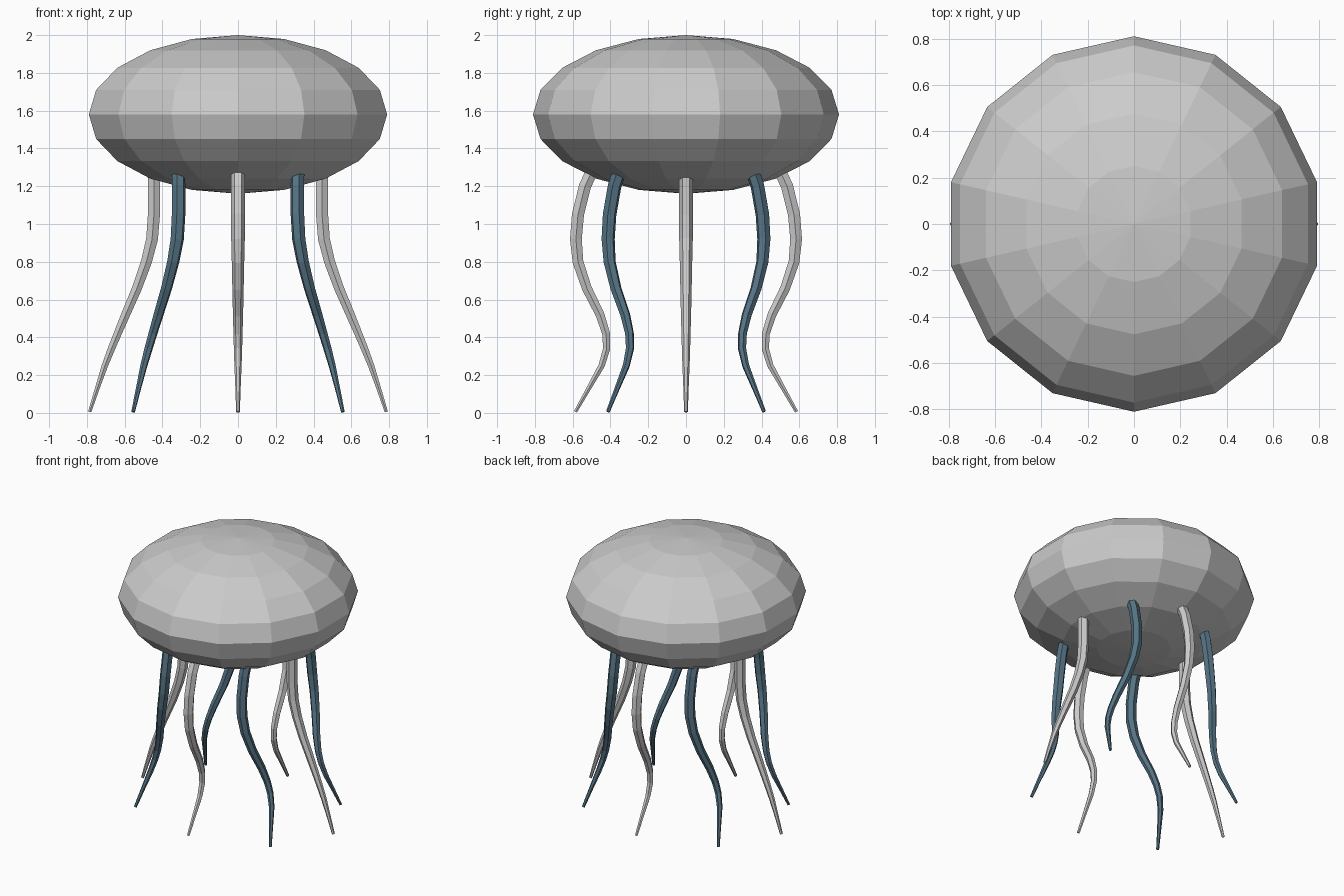
import bpy, bmesh
from math import sin, cos, pi
from mathutils import Vector

if "Cube" in bpy.data.objects:
    bpy.data.objects.remove(bpy.data.objects["Cube"])

dark = bpy.data.materials.new("dark_blue")
dark.diffuse_color = (0.09, 0.17, 0.23, 1)
dark.use_nodes = True
dark.node_tree.nodes["Principled BSDF"].inputs["Base Color"].default_value = dark.diffuse_color


def make_object(name, bm, mat=None):
    bmesh.ops.recalc_face_normals(bm, faces=bm.faces)
    mesh = bpy.data.meshes.new(name)
    bm.to_mesh(mesh)
    bm.free()
    obj = bpy.data.objects.new(name, mesh)
    bpy.context.collection.objects.link(obj)
    if mat:
        mesh.materials.append(mat)
    return obj


def bridge(bm, a, b):
    n = len(a)
    for i in range(n):
        j = (i + 1) % n
        bm.faces.new((a[i], a[j], b[j], b[i]))


# Bell: faceted flattened sphere, 14 segments by 10 rings
def make_bell(segs=14, rings=10, radius=0.81, half_height=0.42, zc=1.58):
    bm = bmesh.new()
    loops = []
    for k in range(1, rings):
        t = pi * k / rings
        loops.append([bm.verts.new((radius * sin(t) * sin(2 * pi * i / segs),
                                    radius * sin(t) * cos(2 * pi * i / segs),
                                    zc + half_height * cos(t))) for i in range(segs)])
    for a, b in zip(loops, loops[1:]):
        bridge(bm, a, b)
    for loop, z in ((loops[0], zc + half_height), (loops[-1], zc - half_height)):
        pole = bm.verts.new((0, 0, z))
        for i in range(segs):
            bm.faces.new((loop[i], loop[(i + 1) % segs], pole))
    make_object("bell", bm)


# Tentacle path: height, spread along x, spread along y, thickness
PATH = [(1.34, 0.447, 0.47, 0.037), (1.20, 0.445, 0.535, 0.037),
        (1.05, 0.445, 0.572, 0.037), (0.92, 0.455, 0.583, 0.036),
        (0.80, 0.485, 0.572, 0.033), (0.66, 0.535, 0.525, 0.030),
        (0.52, 0.595, 0.455, 0.027), (0.42, 0.637, 0.423, 0.024),
        (0.34, 0.670, 0.420, 0.022), (0.25, 0.705, 0.447, 0.019),
        (0.13, 0.745, 0.515, 0.014), (0.006, 0.785, 0.585, 0.010)]


# Tentacle: tapering six-sided tube swept down the path
def make_tentacle(index, sides=6):
    ang = index * pi / 4
    pts = [Vector((cos(ang) * x, sin(ang) * y, z)) for z, x, y, r in PATH]
    bm = bmesh.new()
    loops = []
    for k, p in enumerate(pts):
        tangent = (pts[min(k + 1, len(pts) - 1)] - pts[max(k - 1, 0)]).normalized()
        side = Vector((-sin(ang), cos(ang), 0))
        side = (side - tangent * side.dot(tangent)).normalized()
        out = tangent.cross(side)
        r = PATH[k][3]
        loops.append([bm.verts.new(p + r * (side * cos(2 * pi * i / sides)
                                            + out * sin(2 * pi * i / sides)))
                      for i in range(sides)])
    for a, b in zip(loops, loops[1:]):
        bridge(bm, a, b)
    bm.faces.new(loops[0])
    bm.faces.new(loops[-1])
    make_object(f"tentacle_{index + 1}", bm, dark if index % 2 else None)


make_bell()
for n in range(8):
    make_tentacle(n)
